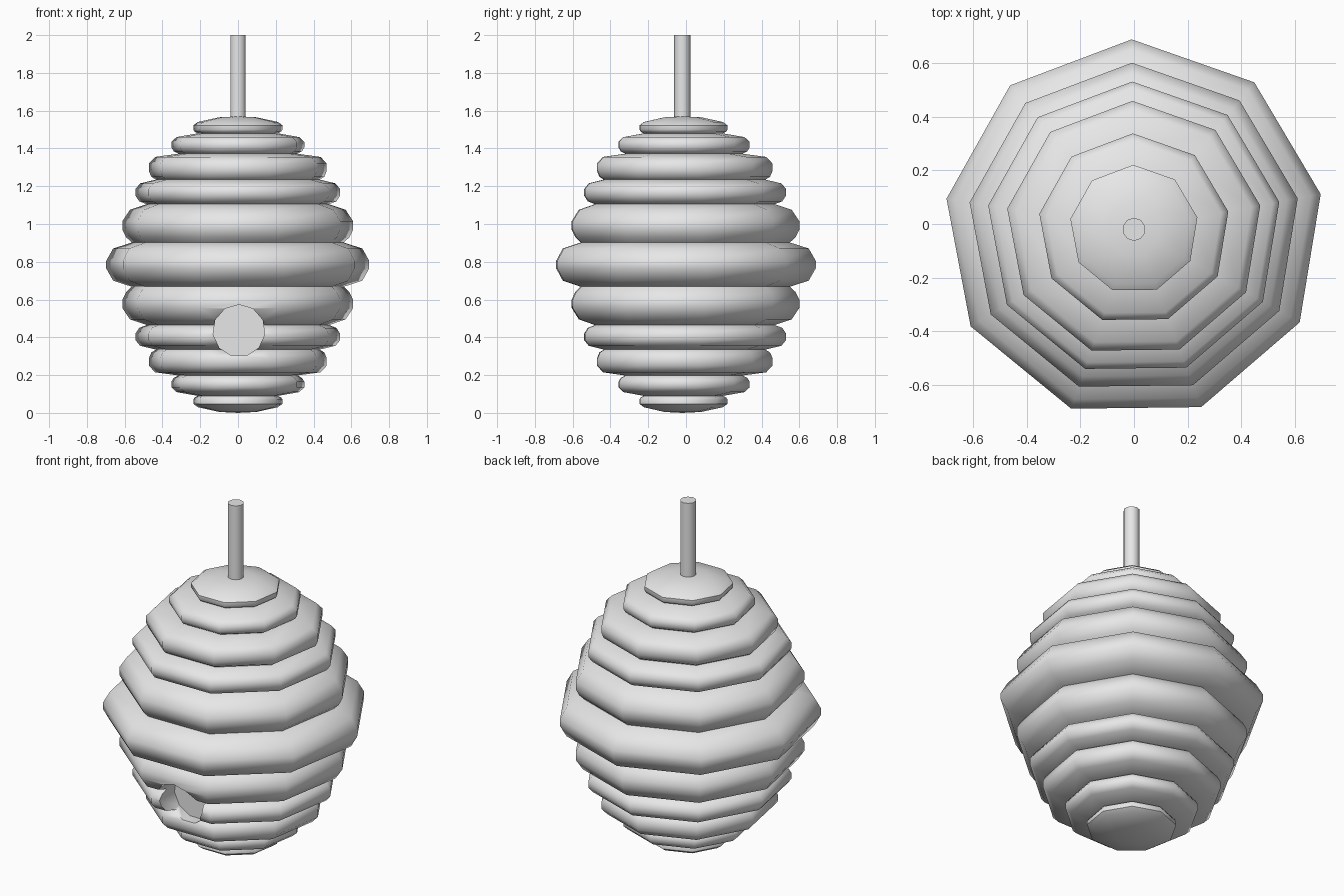
import bpy, bmesh, math
from mathutils import Matrix

SIDES = 9
CENTRE_Y = -0.02
MID_Z = 0.785          # the hive mirrors above and below this height
TURN = math.radians(90.7)

cube = bpy.data.objects.get("Cube")
if cube:
    bpy.data.objects.remove(cube, do_unlink=True)

grey = bpy.data.materials.new("plain_grey")
grey.use_nodes = True
grey.diffuse_color = (0.8, 0.8, 0.8, 1)
grey.node_tree.nodes["Principled BSDF"].inputs["Base Color"].default_value = (0.8, 0.8, 0.8, 1)


def make_object(name, bm):
    bmesh.ops.recalc_face_normals(bm, faces=bm.faces)
    mesh = bpy.data.meshes.new(name)
    bm.to_mesh(mesh)
    bm.free()
    mesh.materials.append(grey)
    obj = bpy.data.objects.new(name, mesh)
    bpy.context.collection.objects.link(obj)
    return obj


def smooth(obj, degrees):
    bpy.ops.object.select_all(action='DESELECT')
    obj.select_set(True)
    bpy.context.view_layer.objects.active = obj
    bpy.ops.object.shade_smooth_by_angle(angle=math.radians(degrees))


def cylinder(name, sides, radius, depth, matrix):
    bm = bmesh.new()
    bmesh.ops.create_cone(bm, cap_ends=True, segments=sides, radius1=radius,
                          radius2=radius, depth=depth, matrix=matrix)
    return make_object(name, bm)


def lathe(name, profile):
    """Turn an open profile of (radius, z), bottom to top, with pole ends."""
    bm = bmesh.new()
    rings = []
    for r, z in profile:
        angles = [TURN + math.tau * i / SIDES for i in range(SIDES)]
        rings.append([bm.verts.new((r * math.cos(a), CENTRE_Y + r * math.sin(a), z))
                      for a in angles])
    for low, high in zip(rings, rings[1:]):
        for i in range(SIDES):
            j = (i + 1) % SIDES
            bm.faces.new((low[i], low[j], high[j], high[i]))
    for ring, z in ((rings[0], 0), (rings[-1], 2 * MID_Z)):
        pole = bm.verts.new((0, CENTRE_Y, z))
        for i in range(SIDES):
            bm.faces.new((ring[i], ring[(i + 1) % SIDES], pole))
    return make_object(name, bm)


# Upper half of the stacked coils, from the widest one to the crown
upper = [
    (0.707, 0.805), (0.67, 0.87), (0.57, 0.902),
    (0.60, 0.93), (0.62, 0.97), (0.62, 1.015), (0.58, 1.075), (0.49, 1.105),
    (0.53, 1.12), (0.55, 1.15), (0.55, 1.185), (0.525, 1.215), (0.44, 1.235),
    (0.465, 1.25), (0.478, 1.28), (0.478, 1.32), (0.445, 1.355), (0.32, 1.372),
    (0.345, 1.385), (0.357, 1.405), (0.357, 1.435), (0.33, 1.46), (0.215, 1.48),
    (0.232, 1.488), (0.24, 1.50), (0.24, 1.522), (0.215, 1.54), (0.10, 1.565),
]
lower = [(r, 2 * MID_Z - z) for r, z in reversed(upper)]
hive = lathe("hive_body", lower + upper)

# Round entrance sunk into the front
cutter = cylinder("entrance_cutter", 11, 0.138, 0.6,
                  Matrix.Translation((0.005, -0.70, 0.435))
                  @ Matrix.Rotation(math.radians(90), 4, 'X'))
cut = hive.modifiers.new("entrance", 'BOOLEAN')
cut.operation = 'DIFFERENCE'
cut.solver = 'EXACT'
cut.object = cutter
bpy.context.view_layer.objects.active = hive
bpy.ops.object.modifier_apply(modifier=cut.name)
bpy.data.objects.remove(cutter, do_unlink=True)
smooth(hive, 50)

# Hanging stem
stem = cylinder("hanging_stem", 10, 0.043, 0.46,
                Matrix.Translation((0, CENTRE_Y, 1.77)))
smooth(stem, 50)
